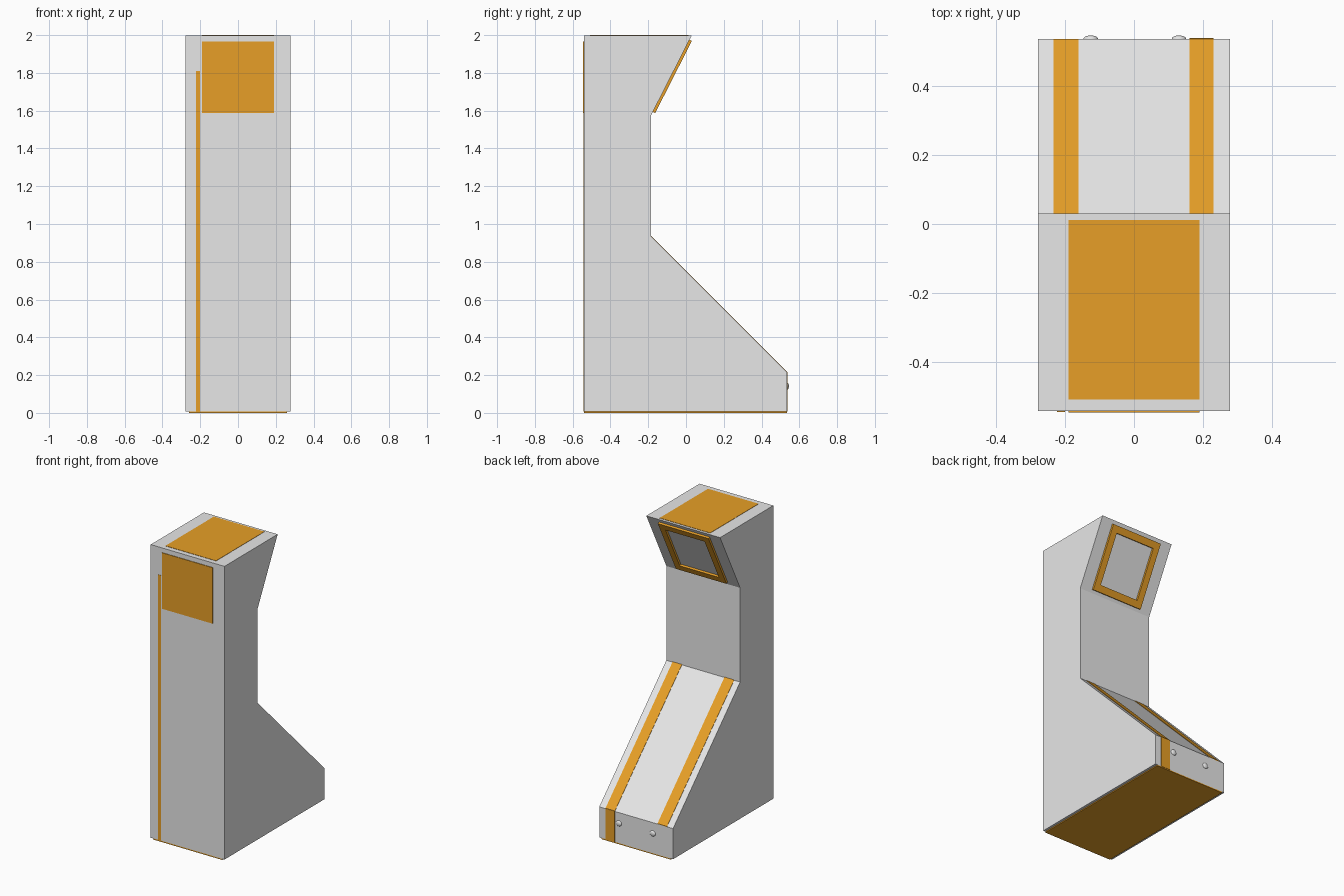
import bpy, bmesh, math
from mathutils import Vector

if "Cube" in bpy.data.objects:
    bpy.data.objects.remove(bpy.data.objects["Cube"])


def material(name, rgb):
    m = bpy.data.materials.new(name)
    m.diffuse_color = (*rgb, 1)
    m.use_nodes = True
    m.node_tree.nodes["Principled BSDF"].inputs["Base Color"].default_value = m.diffuse_color
    return m


GREY = material("light grey", (0.8, 0.8, 0.8))
ORANGE = material("orange", (0.8, 0.347, 0.02))


def finish(name, bm, mat):
    bmesh.ops.recalc_face_normals(bm, faces=bm.faces)
    me = bpy.data.meshes.new(name)
    bm.to_mesh(me)
    bm.free()
    me.materials.append(mat)
    ob = bpy.data.objects.new(name, me)
    bpy.context.collection.objects.link(ob)
    return ob


def extrude_profile(name, points, x0, x1, mat):
    """Extrude a side profile of (y, z) points from x0 to x1."""
    bm = bmesh.new()
    face = bm.faces.new([bm.verts.new((x0, y, z)) for y, z in points])
    new = bmesh.ops.extrude_face_region(bm, geom=[face])["geom"]
    verts = [v for v in new if isinstance(v, bmesh.types.BMVert)]
    bmesh.ops.translate(bm, verts=verts, vec=(x1 - x0, 0, 0))
    return finish(name, bm, mat)


def box(name, x0, x1, y0, y1, z0, z1, mat):
    return extrude_profile(name, [(y0, z0), (y1, z0), (y1, z1), (y0, z1)], x0, x1, mat)


# Cabinet body
F, B = -0.541, 0.535
body = [(F, 0.007), (B, 0.007), (B, 0.215), (-0.185, 0.935),
        (-0.185, 1.575), (0.03, 1.998), (F, 1.998)]
extrude_profile("cabinet_body", body, -0.277, 0.277, GREY)

# Flat panels on the bottom, top and front
box("base_plate", -0.26, 0.26, F, B, 0, 0.008, ORANGE)
box("top_panel", -0.19, 0.19, -0.507, 0.012, 1.99, 2.0, ORANGE)
box("front_panel", -0.19, 0.19, F - 0.004, F + 0.004, 1.587, 1.967, ORANGE)
box("front_stripe", -0.222, -0.2, F - 0.002, F + 0.004, 0.007, 1.81, ORANGE)

# Stripes down the slope, one carrying on over the rear lip
t = 0.003
for side, x0, x1 in (("left", -0.232, -0.16), ("right", 0.16, 0.23)):
    extrude_profile(side + "_slope_stripe",
                    [(-0.185, 0.932), (-0.185, 0.935 + t), (B, 0.215 + t), (B, 0.212)],
                    x0, x1, ORANGE)
box("rear_lip_stripe", 0.16, 0.23, B - 0.004, B + 0.002, 0.007, 0.217, ORANGE)

# Raised frame on the slanted overhang
low, high = Vector((0, -0.185, 1.575)), Vector((0, 0.03, 1.998))
up = (high - low).normalized()
out = Vector((0, up.z, -up.y))
centre = low + up * 0.235


def ring(bm, half_w, half_h, depth):
    return [bm.verts.new(centre + Vector((sx * half_w, 0, 0)) + up * (sz * half_h) + out * depth)
            for sx, sz in ((-1, -1), (1, -1), (1, 1), (-1, 1))]


bm = bmesh.new()
rings = [ring(bm, *r) for r in ((0.19, 0.214, -0.002), (0.19, 0.214, 0.014),
                                (0.147, 0.169, 0.014), (0.147, 0.169, -0.002))]
for a, b in zip(rings, rings[1:] + rings[:1]):
    for i in range(4):
        j = (i + 1) % 4
        bm.faces.new((a[i], a[j], b[j], b[i]))
finish("screen_frame", bm, ORANGE)

# Domed buttons on the rear lip
for side, x in (("left", -0.125), ("right", 0.13)):
    bm = bmesh.new()
    bmesh.ops.create_uvsphere(bm, u_segments=20, v_segments=12, radius=1)
    bmesh.ops.scale(bm, verts=bm.verts, vec=(0.021, 0.010, 0.019))
    bmesh.ops.translate(bm, verts=bm.verts, vec=(x, B, 0.142))
    for f in bm.faces:
        f.smooth = True
    finish(side + "_button", bm, GREY)
